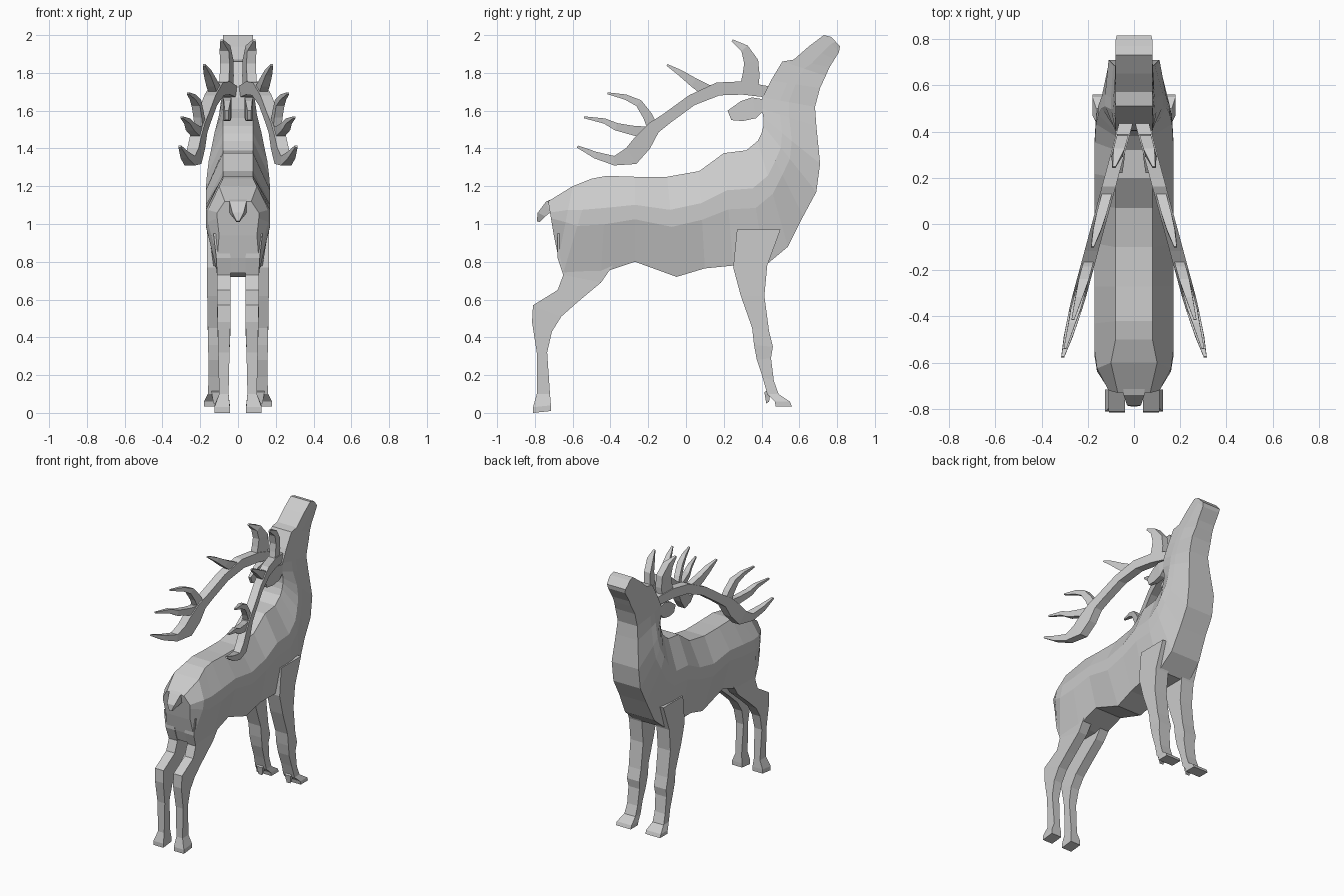
import bpy, bmesh
from mathutils import Vector


def loft(name, rings, mirror=False):
    """Skin a list of equal-length point rings, cap both ends."""
    bm = bmesh.new()
    loops = [[bm.verts.new(p) for p in r] for r in rings]
    n = len(loops[0])
    for a, b in zip(loops, loops[1:]):
        for i in range(n):
            j = (i + 1) % n
            bm.faces.new((a[i], a[j], b[j], b[i]))
    bm.faces.new(loops[0])
    bm.faces.new(loops[-1])
    bmesh.ops.recalc_face_normals(bm, faces=bm.faces)
    me = bpy.data.meshes.new(name)
    bm.to_mesh(me)
    bm.free()
    ob = bpy.data.objects.new(name, me)
    bpy.context.collection.objects.link(ob)
    if mirror:
        m = ob.modifiers.new("mirror", "MIRROR")
        m.use_mirror_merge = False
    return ob


def body_ring(ty, tz, by, bz, wt, wm, wb):
    """Octagonal section between a top point and a bottom point."""
    t, b = Vector((0, ty, tz)), Vector((0, by, bz))
    half = [(0, wt), (0.33, wm), (0.5, wm), (1, wb)]
    right = [t.lerp(b, f) + Vector((w, 0, 0)) for f, w in half]
    return right + [Vector((-p.x, p.y, p.z)) for p in reversed(right)]


def leg_ring(y0, z0, y1, z1, x0, x1):
    """Four-sided leg section: back point, front point, inner and outer x."""
    return [(x0, y0, z0), (x1, y0, z0), (x1, y1, z1), (x0, y1, z1)]


# Body, neck and head in one skin: top y,z  bottom y,z  half widths
body = [
    (-.73, 1.12, -.70, .94, .07, .11, .10),
    (-.60, 1.20, -.675, .82, .10, .16, .11),
    (-.50, 1.24, -.65, .74, .08, .17, .11),
    (-.42, 1.255, -.45, .74, .08, .17, .11),
    (-.27, 1.25, -.27, .80, .08, .17, .11),
    (-.10, 1.25, -.05, .72, .08, .17, .10),
    (.07, 1.28, .10, .765, .08, .17, .11),
    (.20, 1.375, .25, .78, .08, .17, .13),
    (.32, 1.39, .42, .78, .08, .17, .13),
    (.38, 1.44, .54, .88, .08, .165, .12),
    (.40, 1.48, .62, 1.04, .08, .155, .11),
    (.41, 1.52, .69, 1.17, .08, .14, .11),
    (.41, 1.56, .71, 1.32, .08, .125, .11),
    (.402, 1.61, .69, 1.52, .08, .10, .09),
    (.405, 1.67, .683, 1.62, .08, .09, .08),
    (.45, 1.76, .71, 1.72, .08, .085, .08),
    (.51, 1.86, .74, 1.785, .08, .08, .07),
    (.57, 1.87, .76, 1.83, .08, .08, .07),
    (.65, 1.94, .785, 1.87, .08, .08, .07),
    (.73, 2.0, .81, 1.91, .08, .08, .07),
    (.77, 1.99, .815, 1.94, .08, .08, .075),
]
loft("body", [body_ring(*s) for s in body])

# Hind legs
hind = [
    (-.68, .95, -.42, .92, .05, .13),
    (-.68, .82, -.38, .79, .04, .115),
    (-.65, .73, -.45, .69, .04, .11),
    (-.68, .65, -.57, .59, .04, .11),
    (-.81, .57, -.66, .51, .04, .11),
    (-.815, .48, -.71, .43, .04, .108),
    (-.79, .32, -.735, .32, .045, .105),
    (-.79, .10, -.72, .10, .05, .10),
    (-.81, .03, -.715, .04, .043, .125),
    (-.81, .0, -.715, .01, .043, .125),
]
loft("hind_legs", [leg_ring(*s) for s in hind], True)

# Front legs
front = [
    (.27, .97, .50, .97, .07, .165),
    (.25, .77, .43, .78, .06, .165),
    (.29, .62, .415, .62, .06, .163),
    (.35, .45, .44, .43, .06, .16),
    (.36, .36, .46, .35, .06, .16),
    (.375, .28, .45, .29, .065, .155),
    (.405, .19, .465, .17, .07, .155),
    (.43, .10, .49, .10, .07, .16),
    (.47, .06, .55, .06, .06, .18),
    (.475, .035, .56, .035, .06, .18),
]
loft("front_legs", [leg_ring(*s) for s in front], True)
loft("dew_claws", [leg_ring(.415, .11, .45, .13, .09, .14),
                   leg_ring(.425, .05, .44, .06, .10, .13)], True)

# Tail
tail = [(-.66, 1.15, -.68, 1.04, .05), (-.74, 1.12, -.72, 1.06, .045),
        (-.785, 1.06, -.745, 1.04, .03), (-.79, 1.015, -.775, 1.01, .008)]
loft("tail", [leg_ring(a, b, c, d, -w, w) for a, b, c, d, w in tail])

# Ears
ears = [(.41, 1.66, .41, 1.60, .035, .08), (.35, 1.67, .37, 1.56, .035, .08),
        (.29, 1.65, .30, 1.545, .04, .075), (.22, 1.60, .24, 1.55, .05, .07)]
loft("ears", [leg_ring(*s) for s in ears], True)


def antler_branch(name, pts, thick):
    """Tapered square bar along y,z points, kept in one outward-slanting plane."""
    rings = []
    for i, (y, z, w) in enumerate(pts):
        a, b = pts[max(i - 1, 0)], pts[min(i + 1, len(pts) - 1)]
        d = Vector((b[0] - a[0], b[1] - a[1])).normalized()
        t = max(min(thick, w * 1.1), .006)
        ring = []
        for s, e in ((-1, -1), (-1, 1), (1, 1), (1, -1)):
            py, pz = y - d.y * w * s, z + d.x * w * s
            ring.append((0.05 + 0.27 * (0.38 - py) + t * e, py, pz))
        rings.append(ring)
    loft(name, rings, True)


# Antlers: main beam and tines as y, z, half width
antler_branch("antler_beam", [
    (.43, 1.70, .03), (.30, 1.72, .035), (.17, 1.715, .035), (.03, 1.655, .03),
    (-.10, 1.56, .03), (-.17, 1.51, .035), (-.23, 1.43, .05),
    (-.29, 1.36, .05), (-.38, 1.335, .025), (-.48, 1.365, .018), (-.575, 1.41, .006)], .03)
antler_branch("antler_brow_tine", [
    (.33, 1.70, .05), (.345, 1.79, .045), (.345, 1.86, .038),
    (.31, 1.93, .022), (.245, 1.972, .006)], .025)
antler_branch("antler_middle_tine", [
    (.12, 1.70, .035), (.04, 1.75, .025), (-.03, 1.80, .016), (-.10, 1.842, .005)], .022)
antler_branch("antler_upper_tine", [
    (-.17, 1.50, .03), (-.205, 1.575, .025), (-.25, 1.64, .02),
    (-.32, 1.672, .014), (-.415, 1.692, .005)], .022)
antler_branch("antler_rear_tine", [
    (-.19, 1.48, .035), (-.28, 1.495, .025), (-.37, 1.515, .02),
    (-.43, 1.545, .014), (-.54, 1.565, .005)], .022)
